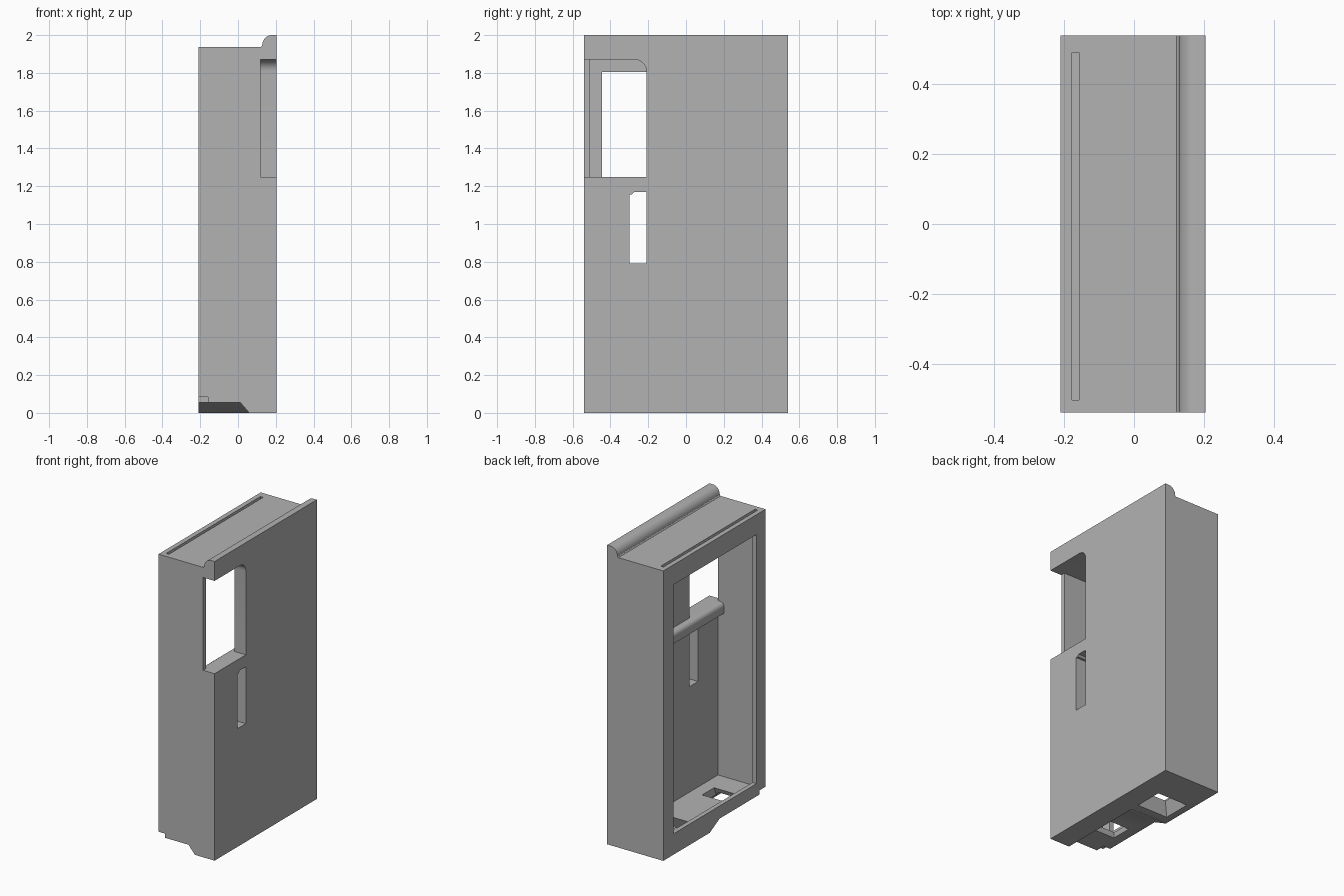
import bpy, bmesh, math
from mathutils import Vector

cube = bpy.data.objects.get("Cube")
if cube:
    bpy.data.objects.remove(cube, do_unlink=True)

grey = bpy.data.materials.new("plain grey")
grey.use_nodes = True
colour = (0.45, 0.45, 0.45, 1)
grey.diffuse_color = colour
grey.node_tree.nodes["Principled BSDF"].inputs["Base Color"].default_value = colour


def from_bmesh(name, bm):
    bmesh.ops.recalc_face_normals(bm, faces=bm.faces)
    mesh = bpy.data.meshes.new(name)
    bm.to_mesh(mesh)
    bm.free()
    mesh.materials.append(grey)
    obj = bpy.data.objects.new(name, mesh)
    bpy.context.collection.objects.link(obj)
    return obj


def prism(name, profile, axis, start, end):
    """Extrude a profile along x (points are y, z) or along y (points are x, z)."""
    bm = bmesh.new()
    place = (lambda a, b: (start, a, b)) if axis == "x" else (lambda a, b: (a, start, b))
    face = bm.faces.new([bm.verts.new(place(a, b)) for a, b in profile])
    moved = bmesh.ops.extrude_face_region(bm, geom=[face])["geom"]
    step = Vector((end - start, 0, 0) if axis == "x" else (0, end - start, 0))
    bmesh.ops.translate(bm, vec=step, verts=[v for v in moved if isinstance(v, bmesh.types.BMVert)])
    return from_bmesh(name, bm)


def box(name, x0, x1, y0, y1, z0, z1):
    return prism(name, [(x0, z0), (x1, z0), (x1, z1), (x0, z1)], "y", y0, y1)


def funnel(name, low, high, z0, z1):
    """Tapered rectangular hole between two rectangles (x0, x1, y0, y1)."""
    bm = bmesh.new()
    rings = []
    for (x0, x1, y0, y1), z in ((low, z0), (high, z1)):
        rings.append([bm.verts.new((x, y, z)) for x, y in ((x0, y0), (x1, y0), (x1, y1), (x0, y1))])
    bm.faces.new(rings[0])
    bm.faces.new(rings[1])
    for i in range(4):
        j = (i + 1) % 4
        bm.faces.new((rings[0][i], rings[0][j], rings[1][j], rings[1][i]))
    return from_bmesh(name, bm)


def arc(ca, cb, ra, rb, a0, a1, steps=8):
    angles = [math.radians(a0 + (a1 - a0) * i / steps) for i in range(steps + 1)]
    return [(ca + ra * math.cos(t), cb + rb * math.sin(t)) for t in angles]


def combine(target, tool, operation="DIFFERENCE"):
    mod = target.modifiers.new("combine", "BOOLEAN")
    mod.operation = operation
    mod.solver = "EXACT"
    mod.object = tool
    bpy.context.view_layer.objects.active = target
    bpy.ops.object.modifier_apply(modifier=mod.name)
    bpy.data.objects.remove(tool, do_unlink=True)


# Case body with the rounded lip along its top edge
case_profile = [(-0.21, 0), (0.205, 0), (0.205, 2)]
case_profile += arc(0.18, 1.945, 0.052, 0.055, 90, 180) + [(0.122, 1.938), (-0.21, 1.938)]
case = prism("case", case_profile, "y", -0.54, 0.54)

# Inner cavity, framed opening and slide-in slot
combine(case, box("cavity", -0.18, 0.12, -0.51, 0.495, 0.085, 1.87))
combine(case, box("opening", -0.3, -0.1, -0.445, 0.43, 0.14, 1.805))
combine(case, box("top_slot", -0.178, -0.158, -0.505, 0.492, 1.8, 2.1))

# Inner shelf with a rounded front edge
shelf_profile = [(0.15, 1.178), (0.15, 1.25)] + arc(0.105, 1.22, 0.03, 0.03, 90, 180, 6) + [(0.075, 1.178)]
combine(case, prism("shelf", shelf_profile, "y", -0.525, 0.51), "UNION")

# Corner window, open through the side wall, and the narrow slot below it
window_profile = [(-0.7, 1.25), (-0.21, 1.25)] + arc(-0.27, 1.81, 0.06, 0.06, 0, 90) + [(-0.7, 1.87)]
combine(case, prism("window", window_profile, "x", 0.12, 0.4))
slot_profile = [(-0.3, 0.79), (-0.21, 0.79), (-0.21, 1.17), (-0.275, 1.17), (-0.285, 1.157), (-0.3, 1.157)]
combine(case, prism("narrow_slot", slot_profile, "x", 0.0, 0.4))

# Underside recess with sloping ends, and the small corner step
combine(case, funnel("recess", (-0.4, 0.068, -0.8, 0.068), (-0.4, 0.012, -0.8, -0.055), -0.01, 0.055))
combine(case, box("corner_step", -0.4, -0.16, -0.7, -0.475, -0.1, 0.083))

# Tapered holes through the floor
combine(case, funnel("rear_hole", (-0.165, 0.06, 0.11, 0.3), (-0.12, 0.015, 0.15, 0.26), -0.001, 0.1))
combine(case, funnel("front_hole", (-0.15, 0.035, -0.37, -0.22), (-0.13, 0.035, -0.34, -0.22), 0.03, 0.1))

# Smooth the rounded parts while keeping the edges sharp
bpy.ops.object.select_all(action="DESELECT")
case.select_set(True)
bpy.context.view_layer.objects.active = case
bpy.ops.object.shade_smooth_by_angle(angle=math.radians(30))
